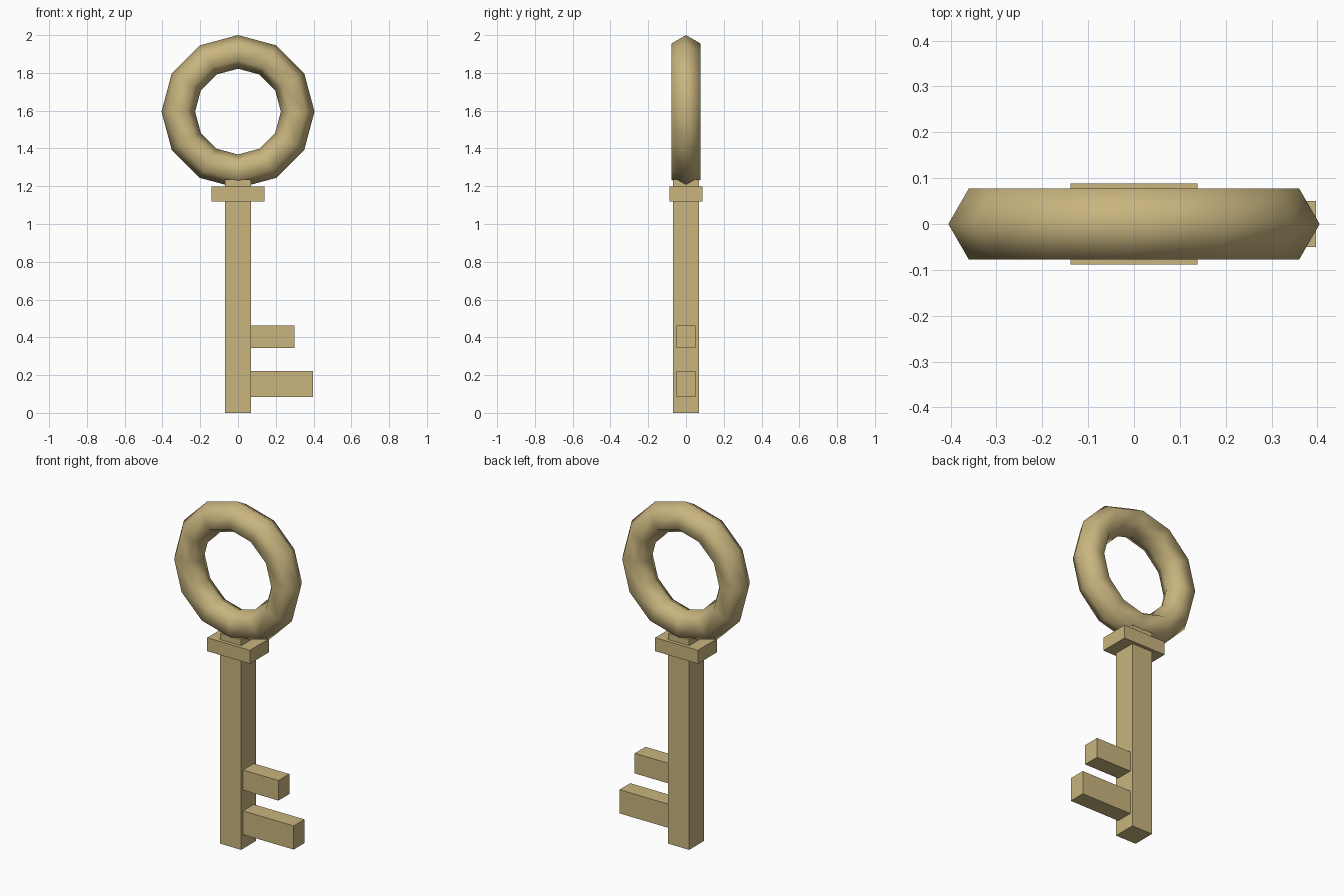
import bpy
from math import pi

if "Cube" in bpy.data.objects:
    bpy.data.objects.remove(bpy.data.objects["Cube"])

mat = bpy.data.materials.new("brass")
mat.diffuse_color = (0.58, 0.46, 0.21, 1)
mat.use_nodes = True
mat.node_tree.nodes["Principled BSDF"].inputs["Base Color"].default_value = mat.diffuse_color


def box(name, x0, x1, half_y, z0, z1):
    bpy.ops.mesh.primitive_cube_add(size=1, location=((x0 + x1) / 2, 0, (z0 + z1) / 2))
    ob = bpy.context.object
    ob.name = name
    ob.scale = (x1 - x0, 2 * half_y, z1 - z0)
    bpy.ops.object.transform_apply(location=False, rotation=False, scale=True)
    ob.data.materials.append(mat)


# Ring handle: smooth 12 x 6 torus standing upright
bpy.ops.mesh.primitive_torus_add(major_radius=0.316, minor_radius=0.089,
                                 major_segments=12, minor_segments=6,
                                 location=(0, 0, 1.595), rotation=(pi / 2, 0, 0))
ring = bpy.context.object
ring.name = "ring_handle"
ring.data.materials.append(mat)
bpy.ops.object.shade_smooth()

# Shaft and collar
box("shaft", -0.068, 0.068, 0.068, 0, 1.235)
box("collar", -0.139, 0.139, 0.088, 1.119, 1.198)

# Teeth
box("upper_tooth", 0.06, 0.298, 0.05, 0.344, 0.462)
box("lower_tooth", 0.06, 0.397, 0.05, 0.083, 0.222)
